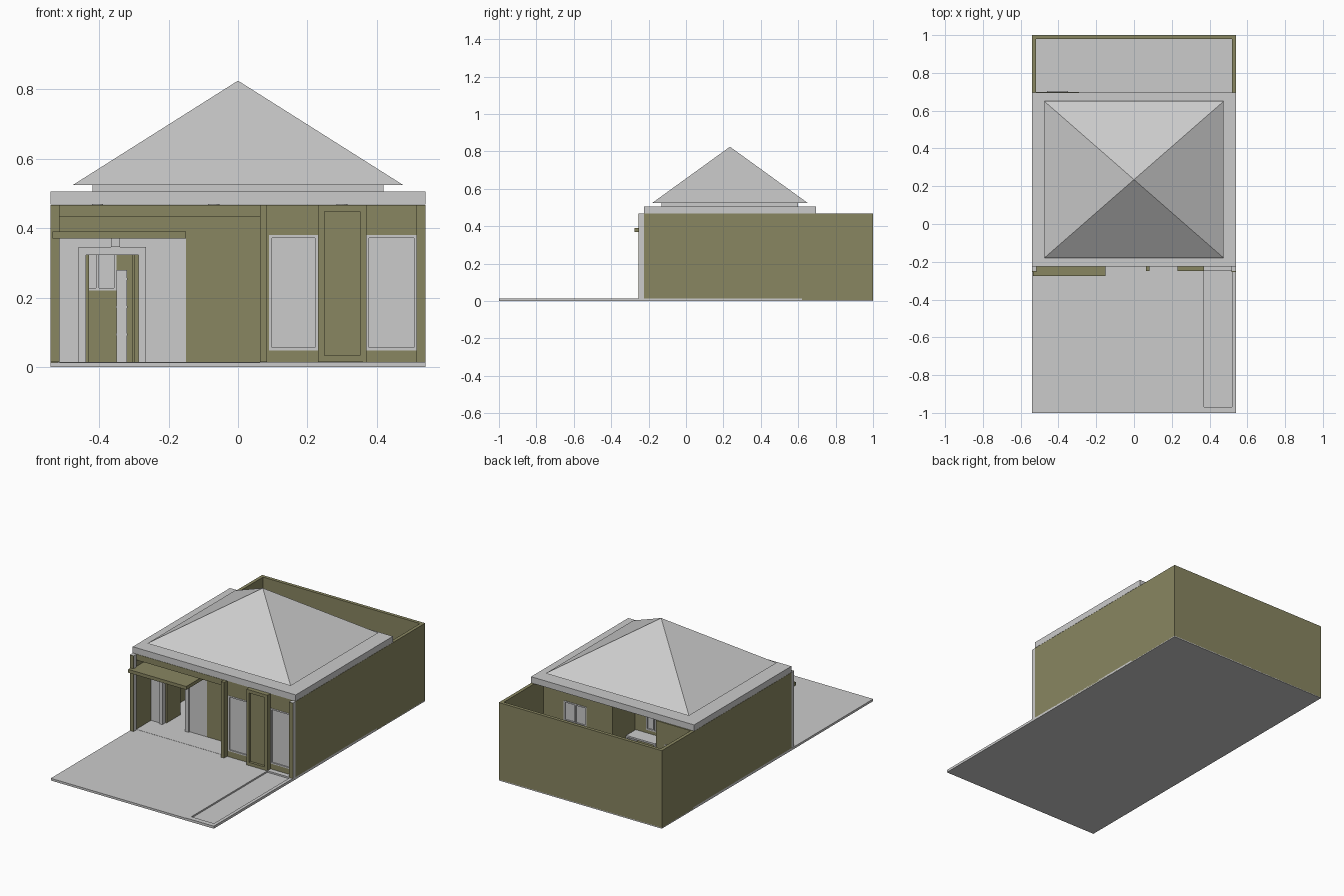
import bpy, bmesh
from mathutils import Vector


def material(name, rgb):
    m = bpy.data.materials.new(name)
    m.diffuse_color = (*rgb, 1)
    return m


OLIVE = material("olive_paint", (0.25, 0.24, 0.12))


def boxes(name, specs, mat=None):
    """One object from boxes given as (x0, x1, y0, y1, z0, z1)."""
    bm = bmesh.new()
    for x0, x1, y0, y1, z0, z1 in specs:
        vs = bmesh.ops.create_cube(bm, size=1)["verts"]
        for v in vs:
            v.co = Vector(((x0 + x1) / 2 + v.co.x * (x1 - x0),
                           (y0 + y1) / 2 + v.co.y * (y1 - y0),
                           (z0 + z1) / 2 + v.co.z * (z1 - z0)))
    return finish(name, bm, mat)


def finish(name, bm, mat=None):
    me = bpy.data.meshes.new(name)
    bm.to_mesh(me)
    bm.free()
    ob = bpy.data.objects.new(name, me)
    bpy.context.collection.objects.link(ob)
    if mat:
        me.materials.append(mat)
    return ob


def wall(name, x0, x1, y0, y1, holes=(), mat=OLIVE, z0=0.012, z1=0.467):
    """Wall running along x, with openings (xa, xb, za, zb) from left to right."""
    parts, x = [], x0
    for xa, xb, za, zb in holes:
        if xa > x:
            parts.append((x, xa, y0, y1, z0, z1))
        if za > z0:
            parts.append((xa, xb, y0, y1, z0, za))
        parts.append((xa, xb, y0, y1, zb, z1))
        x = xb
    if x < x1:
        parts.append((x, x1, y0, y1, z0, z1))
    return boxes(name, parts, mat)


def frame(name, x0, x1, y0, y1, z0, z1, w, mat=None, mullions=0, bottom=True):
    """Rectangular frame in the x-z plane with optional upright bars."""
    parts = [(x0, x0 + w, y0, y1, z0, z1), (x1 - w, x1, y0, y1, z0, z1),
             (x0 + w, x1 - w, y0, y1, z1 - w, z1)]
    if bottom:
        parts.append((x0 + w, x1 - w, y0, y1, z0, z0 + w))
    for i in range(mullions):
        c = x0 + (x1 - x0) * (i + 1) / (mullions + 1)
        parts.append((c - w / 2, c + w / 2, y0, y1, z0 + w, z1 - w))
    return boxes(name, parts, mat)


# Ground: drive, garden strip with kerb, house floor, back step and yard
boxes("driveway", [(-0.54, 0.36, -1, -0.22, 0, 0.013)])
boxes("garden_bed", [(0.37, 0.52, -0.97, -0.25, 0, 0.006)])
boxes("garden_kerb", [(0.36, 0.37, -1, -0.22, 0, 0.015), (0.52, 0.54, -1, -0.22, 0, 0.015),
                      (0.37, 0.52, -1, -0.97, 0, 0.015), (0.37, 0.52, -0.25, -0.22, 0, 0.015)])
boxes("house_floor", [(-0.54, 0.54, -0.22, 0.39, 0, 0.014), (-0.54, -0.30, 0.39, 0.70, 0, 0.014)])
boxes("back_step", [(-0.30, 0.54, 0.39, 0.62, 0, 0.013)])
boxes("yard_floor", [(-0.54, 0.54, 0.62, 1, 0, 0.006)])

# Boundary walls on three sides
boxes("boundary_wall", [(-0.54, -0.52, -0.225, 1, 0.004, 0.467), (0.52, 0.54, -0.225, 1, 0.004, 0.467),
                        (-0.52, 0.52, 0.98, 1, 0.004, 0.467)], OLIVE)

# Grey front returns with olive facing
for side, sx in (("left", -1), ("right", 1)):
    a, b = sorted((sx * 0.515, sx * 0.54))
    boxes(side + "_front_return", [(a, b, -0.25, -0.225, 0.014, 0.467)])
    boxes(side + "_return_facing", [(a, b, -0.253, -0.25, 0.014, 0.467)], OLIVE)

# Porch back wall: grey entrance part, olive remainder
wall("entrance_wall", -0.52, -0.15, -0.08, -0.065, [(-0.44, -0.285, 0.012, 0.325)], None, z1=0.372)
boxes("entrance_wall_top", [(-0.52, -0.15, -0.08, -0.065, 0.372, 0.467)], OLIVE)
boxes("porch_wall", [(-0.15, 0.065, -0.08, -0.065, 0.012, 0.467)], OLIVE)
frame("door_frame", -0.46, -0.265, -0.09, -0.055, 0.012, 0.345, 0.022, bottom=False)
boxes("open_door", [(-0.44, -0.43, -0.06, 0.07, 0.015, 0.322)], OLIVE)
boxes("entrance_lamp", [(-0.366, -0.34, -0.10, -0.08, 0.346, 0.37)])

# Porch beam, canopy and corner column
boxes("porch_beam", [(-0.52, 0.065, -0.225, -0.205, 0.432, 0.467)], OLIVE)
boxes("porch_canopy", [(-0.535, -0.15, -0.275, -0.08, 0.37, 0.39)], OLIVE)
boxes("porch_column", [(0.063, 0.083, -0.25, -0.205, 0.014, 0.467)], OLIVE)

# Front room wall with two tall windows
wall("front_wall", 0.083, 0.52, -0.22, -0.205, [(0.09, 0.23, 0.048, 0.38), (0.37, 0.515, 0.048, 0.38)])
for i, (a, b) in enumerate(((0.09, 0.23), (0.37, 0.515))):
    frame("front_window_frame_%d" % i, a, b, -0.222, -0.205, 0.048, 0.38, 0.008)
    boxes("front_window_glass_%d" % i, [(a + 0.008, b - 0.008, -0.215, -0.211, 0.056, 0.372)])

# Framed pier between the windows
frame("pier_frame", 0.23, 0.37, -0.25, -0.22, 0.014, 0.467, 0.019, OLIVE)
boxes("pier_panel", [(0.249, 0.351, -0.235, -0.22, 0.033, 0.448)], OLIVE)

# Inner partitions
boxes("partitions", [(0.065, 0.08, -0.205, 0.60, 0.012, 0.467), (0.08, 0.52, 0.18, 0.195, 0.012, 0.467),
                     (-0.305, -0.29, 0.39, 0.70, 0.012, 0.467)], OLIVE)
boxes("hall_cabinet", [(-0.35, -0.32, 0.20, 0.375, 0.014, 0.28)]
      + [(-0.352, -0.318, 0.198, 0.375, z, z + 0.006) for z in (0.09, 0.17, 0.25)])

# Rear walls and their windows
wall("rear_room_wall", 0.065, 0.52, 0.59, 0.605, [(0.235, 0.385, 0.25, 0.37)])
wall("rear_recess_wall", -0.30, 0.065, 0.375, 0.39, [(-0.26, -0.16, 0.012, 0.33), (-0.11, -0.01, 0.22, 0.33)])
wall("rear_kitchen_wall", -0.52, -0.29, 0.685, 0.70, [(-0.46, -0.35, 0.22, 0.34)])
boxes("rear_door", [(-0.26, -0.16, 0.378, 0.386, 0.014, 0.33)])
for name, a, b, y, z0, z1 in (("room", 0.235, 0.385, 0.605, 0.25, 0.37),
                              ("recess", -0.11, -0.01, 0.39, 0.22, 0.33),
                              ("kitchen", -0.46, -0.35, 0.70, 0.22, 0.34)):
    frame("rear_%s_window" % name, a, b, y - 0.015, y + 0.003, z0, z1, 0.008, mullions=1)
    boxes("rear_%s_glass" % name, [(a + 0.008, b - 0.008, y - 0.008, y - 0.005, z0 + 0.008, z1 - 0.008)])
boxes("wash_counter", [(-0.13, 0.06, 0.39, 0.48, 0.19, 0.20), (-0.13, -0.12, 0.39, 0.48, 0.013, 0.19),
                       (0.05, 0.06, 0.39, 0.48, 0.013, 0.19)])

# Flat roof slab, upstand and hipped roof
boxes("roof_slab", [(-0.54, 0.54, -0.225, 0.695, 0.468, 0.505)])
boxes("roof_upstand", [(-0.42, 0.42, -0.13, 0.60, 0.505, 0.525)])
bm = bmesh.new()
base = [bm.verts.new(p + (0.525,)) for p in ((-0.475, -0.18), (0.475, -0.18), (0.475, 0.65), (-0.475, 0.65))]
apex = bm.verts.new((0, 0.235, 0.825))
bm.faces.new(base[::-1])
for i in range(4):
    bm.faces.new((base[i], base[(i + 1) % 4], apex))
finish("hipped_roof", bm)

# Round ceiling lights
for i, (x, y) in enumerate(((-0.405, 0.0), (-0.07, 0.0), (0.30, 0.0), (-0.405, 0.42), (0.30, 0.42))):
    bpy.ops.mesh.primitive_cylinder_add(vertices=16, radius=0.016, depth=0.006, location=(x, y, 0.466))
    bpy.context.object.name = "ceiling_light_%d" % i
